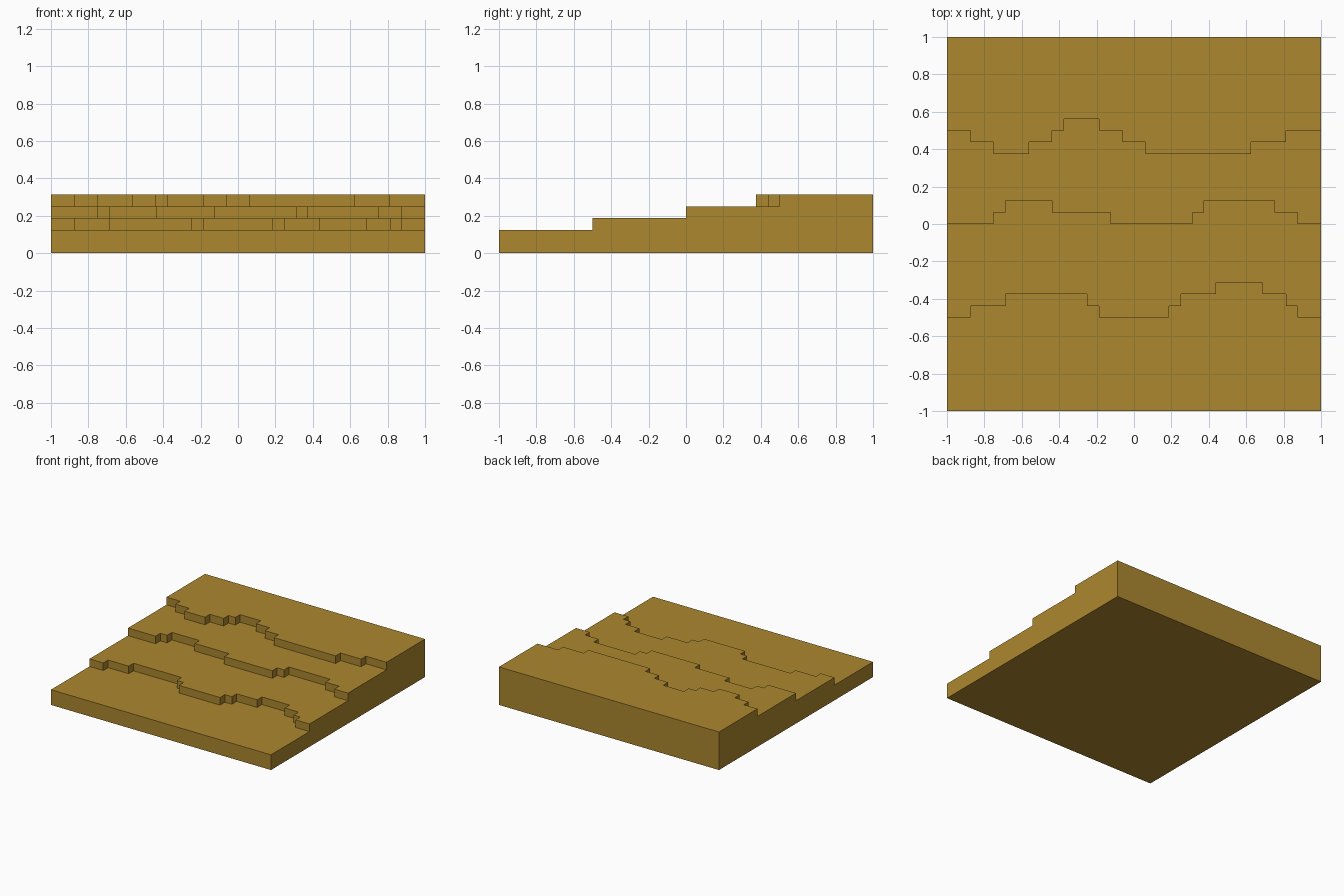
import bpy
import bmesh

cube = bpy.data.objects.get("Cube")
if cube:
    bpy.data.objects.remove(cube, do_unlink=True)

U = 1 / 16            # everything sits on a 1/16 grid
HALF = 16
HEIGHTS = [2, 3, 4, 5]  # terrace tops

# Terrace edges from front to back: (y of the edge, x where that run ends)
EDGES = [
    [(-8, -14), (-7, -11), (-6, -4), (-7, -3), (-8, 3), (-7, 4),
     (-6, 7), (-5, 11), (-6, 13), (-7, 14), (-8, 16)],
    [(0, -12), (1, -11), (2, -7), (1, -2), (0, 5), (1, 6),
     (2, 12), (1, 14), (0, 16)],
    [(8, -14), (7, -12), (6, -9), (7, -7), (8, -6), (9, -3),
     (8, -1), (7, 1), (6, 10), (7, 13), (8, 16)],
]


def stepped_path(runs):
    """Corner points of a stepped edge, left to right."""
    points, x = [], -HALF
    for y, x_end in runs:
        points += [(x, y), (x_end, y)]
        x = x_end
    return points


bm = bmesh.new()


def face(points):
    return bm.faces.new([bm.verts.new((x * U, y * U, z * U)) for x, y, z in points])


paths = [stepped_path(runs) for runs in EDGES]
lines = [[(-HALF, -HALF), (HALF, -HALF)]] + paths + [[(-HALF, HALF), (HALF, HALF)]]

# Terrace tops
for front, back, z in zip(lines, lines[1:], HEIGHTS):
    face([(x, y, z) for x, y in front + back[::-1]])

# Vertical walls: front, risers and back
levels = [0] + HEIGHTS
for path, low, high in zip(lines[:-1], levels, HEIGHTS):
    for (xa, ya), (xb, yb) in zip(path, path[1:]):
        face([(xa, ya, low), (xb, yb, low), (xb, yb, high), (xa, ya, high)])
top = HEIGHTS[-1]
face([(HALF, HALF, 0), (-HALF, HALF, 0), (-HALF, HALF, top), (HALF, HALF, top)])

# Stepped side walls
for x, end in ((HALF, -1), (-HALF, 0)):
    profile = [(x, HALF, 0), (x, HALF, top)]
    for i in (2, 1, 0):
        y = paths[i][end][1]
        profile += [(x, y, HEIGHTS[i + 1]), (x, y, HEIGHTS[i])]
    profile += [(x, -HALF, HEIGHTS[0]), (x, -HALF, 0)]
    face(profile if x < 0 else profile[::-1])

# Underside
face([(-HALF, -HALF, 0), (-HALF, HALF, 0), (HALF, HALF, 0), (HALF, -HALF, 0)])

bmesh.ops.remove_doubles(bm, verts=bm.verts[:], dist=1e-4)
bmesh.ops.recalc_face_normals(bm, faces=bm.faces[:])

mesh = bpy.data.meshes.new("stepped_terrain")
bm.to_mesh(mesh)
bm.free()
terrain = bpy.data.objects.new("stepped_terrain", mesh)
bpy.context.collection.objects.link(terrain)

# Ochre earth
mat = bpy.data.materials.new("ochre")
mat.use_nodes = True
colour = (0.415, 0.241, 0.028, 1.0)
mat.diffuse_color = colour
for node in mat.node_tree.nodes:
    if node.type == 'BSDF_PRINCIPLED':
        node.inputs["Base Color"].default_value = colour
        node.inputs["Roughness"].default_value = 0.9
mesh.materials.append(mat)
